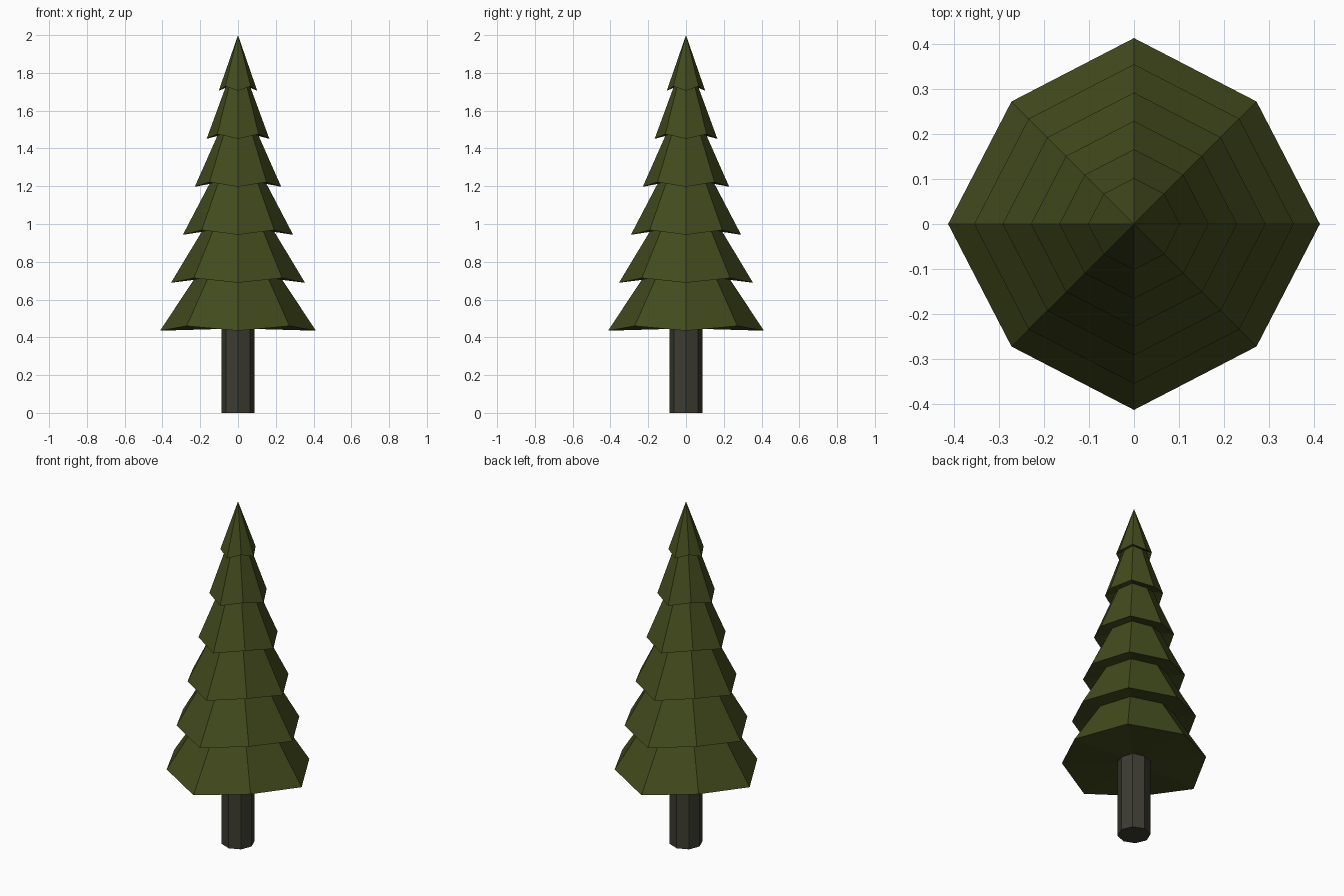
import bpy, bmesh
from math import cos, sin, pi

if "Cube" in bpy.data.objects:
    bpy.data.objects.remove(bpy.data.objects["Cube"])

SIDES = 8


def material(name, rgb):
    m = bpy.data.materials.new(name)
    m.diffuse_color = (*rgb, 1)
    m.use_nodes = True
    m.node_tree.nodes["Principled BSDF"].inputs["Base Color"].default_value = m.diffuse_color
    return m


def make_object(name, bm, mat):
    bmesh.ops.recalc_face_normals(bm, faces=bm.faces)
    mesh = bpy.data.meshes.new(name)
    bm.to_mesh(mesh)
    bm.free()
    mesh.materials.append(mat)
    obj = bpy.data.objects.new(name, mesh)
    bpy.context.collection.objects.link(obj)
    return obj


def ring(bm, r, z, squash=1.0, lift=0.0):
    """Eight points; the diagonal ones are pulled in and lifted."""
    verts = []
    for i in range(SIDES):
        a = 2 * pi * i / SIDES
        k = r * (squash if i % 2 else 1)
        verts.append(bm.verts.new((k * cos(a), k * sin(a), z + (lift if i % 2 else 0))))
    return verts


def bridge(bm, a, b):
    for i in range(SIDES):
        j = (i + 1) % SIDES
        bm.faces.new((a[i], a[j], b[j], b[i]))


def fan(bm, a, z):
    tip = bm.verts.new((0, 0, z))
    for i in range(SIDES):
        bm.faces.new((a[i], a[(i + 1) % SIDES], tip))


# Foliage: six drooping tiers, each tucked under the next rim
rims = [0.413, 0.355, 0.292, 0.229, 0.166, 0.102]
bm = bmesh.new()
previous = None
for n, r in enumerate(rims):
    z = 0.435 + 0.254 * n
    rim = ring(bm, r, z, 0.932, 0.025)
    if previous is None:
        fan(bm, rim, 0.447)
    else:
        inner = ring(bm, r * 0.66, z + 0.015, 0.932, 0.02)
        bridge(bm, previous, inner)
        bridge(bm, inner, rim)
    previous = rim
fan(bm, previous, 2.0)
make_object("foliage", bm, material("foliage_green", (0.055, 0.07, 0.012)))

# Trunk: plain octagonal post
bm = bmesh.new()
base, top = ring(bm, 0.088, 0), ring(bm, 0.088, 0.45)
bridge(bm, base, top)
bm.faces.new(base)
bm.faces.new(top)
make_object("trunk", bm, material("trunk_bark", (0.045, 0.045, 0.032)))
